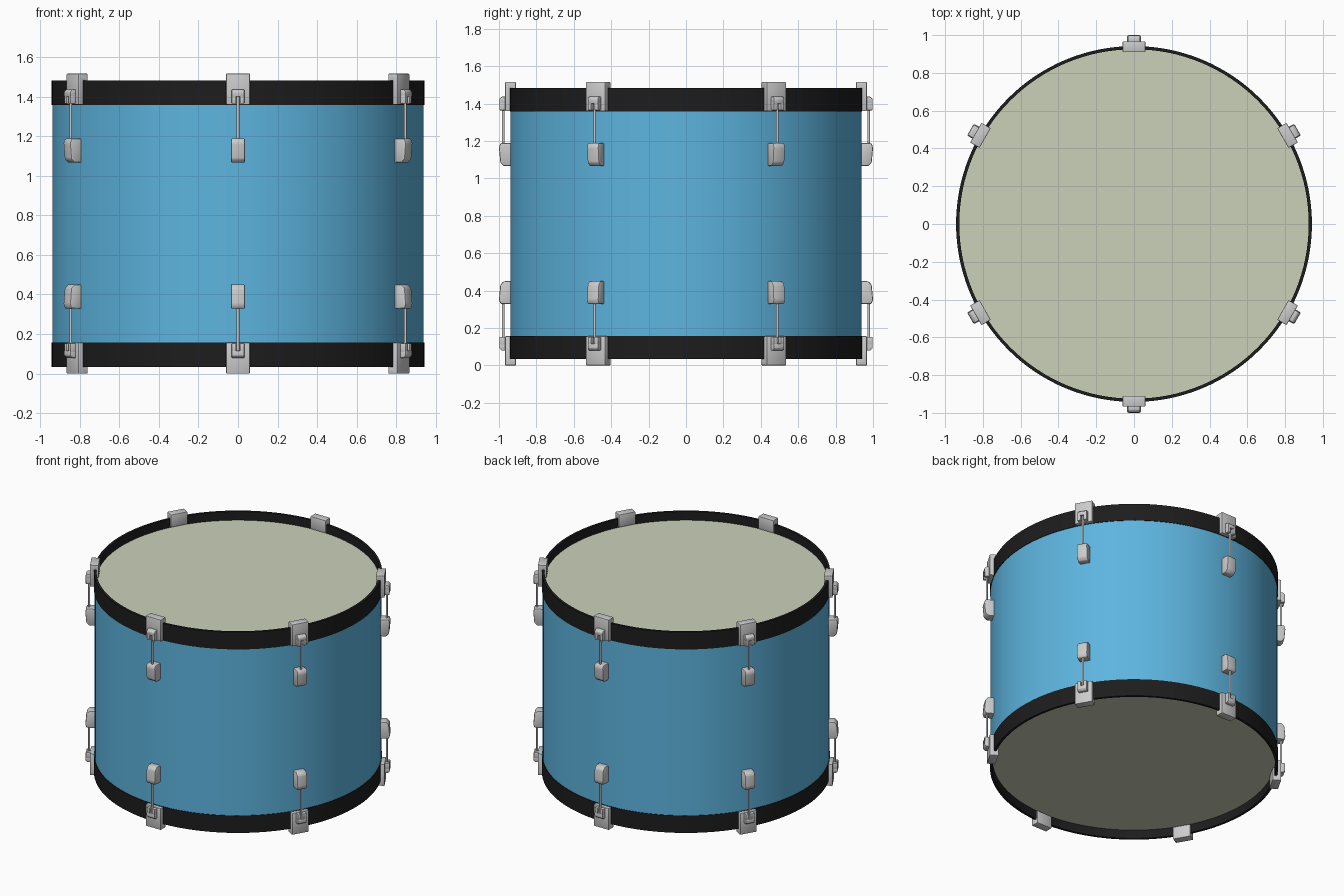
import bpy, bmesh, math
from mathutils import Matrix

if "Cube" in bpy.data.objects:
    bpy.data.objects.remove(bpy.data.objects["Cube"])

H = 1.516          # total height, the drum is symmetric about H / 2
SEG = 128


def material(name, rgb):
    m = bpy.data.materials.new(name)
    m.diffuse_color = (*rgb, 1)
    m.use_nodes = True
    m.node_tree.nodes["Principled BSDF"].inputs["Base Color"].default_value = m.diffuse_color
    return m


def finish(bm, name):
    bmesh.ops.recalc_face_normals(bm, faces=bm.faces)
    me = bpy.data.meshes.new(name)
    bm.to_mesh(me)
    bm.free()
    return me


def add(me, name, mat=None, matrix=None):
    ob = bpy.data.objects.new(name, me)
    bpy.context.collection.objects.link(ob)
    if mat and not me.materials:
        me.materials.append(mat)
    if matrix:
        ob.matrix_world = matrix
    return ob


def lathe(name, profile, closed=True):
    """Revolve (radius, z) points around z."""
    bm = bmesh.new()
    vs = [bm.verts.new((r, 0, z)) for r, z in profile]
    pairs = list(zip(vs, vs[1:])) + ([(vs[-1], vs[0])] if closed else [])
    es = [bm.edges.new(p) for p in pairs]
    bmesh.ops.spin(bm, geom=vs + es, axis=(0, 0, 1), cent=(0, 0, 0),
                   angle=math.tau, steps=SEG)
    bmesh.ops.remove_doubles(bm, verts=bm.verts, dist=1e-5)
    return finish(bm, name)


def prism(bm, profile, y0, y1, bevel):
    """Extrude a (radius, z) profile from y0 to y1 and round its edges."""
    part = bmesh.new()
    f = part.faces.new([part.verts.new((r, y0, z)) for r, z in profile])
    ext = bmesh.ops.extrude_face_region(part, geom=[f])["geom"]
    top = [v for v in ext if isinstance(v, bmesh.types.BMVert)]
    bmesh.ops.translate(part, verts=top, vec=(0, y1 - y0, 0))
    bmesh.ops.recalc_face_normals(part, faces=part.faces)
    bmesh.ops.bevel(part, geom=part.edges[:], offset=bevel, segments=2,
                    profile=0.5, affect='EDGES', clamp_overlap=True)
    tmp = bpy.data.meshes.new("tmp")
    part.to_mesh(tmp)
    part.free()
    bm.from_mesh(tmp)
    bpy.data.meshes.remove(tmp)


blue = material("shell_blue", (0.11, 0.46, 0.74))
black = material("hoop_black", (0.012, 0.012, 0.012))
cream = material("head_cream", (0.60, 0.64, 0.49))

# shell
add(lathe("shell", [(0.938, 0.12), (0.938, H - 0.12), (0.92, H - 0.12), (0.92, 0.12)]),
    "shell", blue)

# hoop and drum head, modelled at the top and reused upside down
hoop = lathe("hoop", [(0.925, 1.358), (0.942, 1.358), (0.942, 1.482), (0.925, 1.482)])
head = lathe("head", [(0, 1.42), (0.93, 1.42), (0.93, 1.405), (0, 1.405)], closed=False)

# claw: hook over the hoop plus a slotted ear that holds the rod
bm = bmesh.new()
prism(bm, [(0.936, 1.36), (0.967, 1.36), (0.967, 1.516), (0.91, 1.516),
           (0.91, 1.425), (0.928, 1.425), (0.928, 1.482), (0.936, 1.482)],
      -0.06, 0.06, 0.006)
for s in (-1, 1):
    prism(bm, [(0.95, 1.364), (0.997, 1.364), (0.997, 1.41), (0.95, 1.41)],
          s * 0.009, s * 0.032, 0.004)
prism(bm, [(0.95, 1.40), (0.998, 1.40), (0.998, 1.425), (0.985, 1.437), (0.95, 1.437)],
      -0.032, 0.032, 0.004)
claw = finish(bm, "claw")

# lug fixed to the shell
bm = bmesh.new()
prism(bm, [(0.925, 1.066), (0.975, 1.066), (0.993, 1.085), (1.0, 1.165),
           (0.992, 1.188), (0.925, 1.188)], -0.036, 0.036, 0.007)
lug = finish(bm, "lug")

# tension rod
bm = bmesh.new()
bmesh.ops.create_cone(bm, cap_ends=True, segments=16, radius1=0.007, radius2=0.007,
                      depth=0.24, matrix=Matrix.Translation((0.977, 0, 1.29)))
rod = finish(bm, "rod")

# bottom half is the top half turned over about the radial axis
flip = Matrix.Translation((0, 0, H)) @ Matrix.Rotation(math.pi, 4, 'X')
for side, base in (("top", Matrix.Identity(4)), ("bottom", flip)):
    add(hoop, side + "_hoop", black, base)
    add(head, side + "_head", cream, base)
    for i in range(6):
        m = Matrix.Rotation(math.radians(30 + 60 * i), 4, 'Z') @ base
        for me in (claw, lug, rod):
            add(me, f"{side}_{me.name}_{i + 1}", None, m)

bpy.ops.object.select_all(action='SELECT')
bpy.context.view_layer.objects.active = bpy.data.objects["shell"]
bpy.ops.object.shade_smooth_by_angle(angle=math.radians(35))
